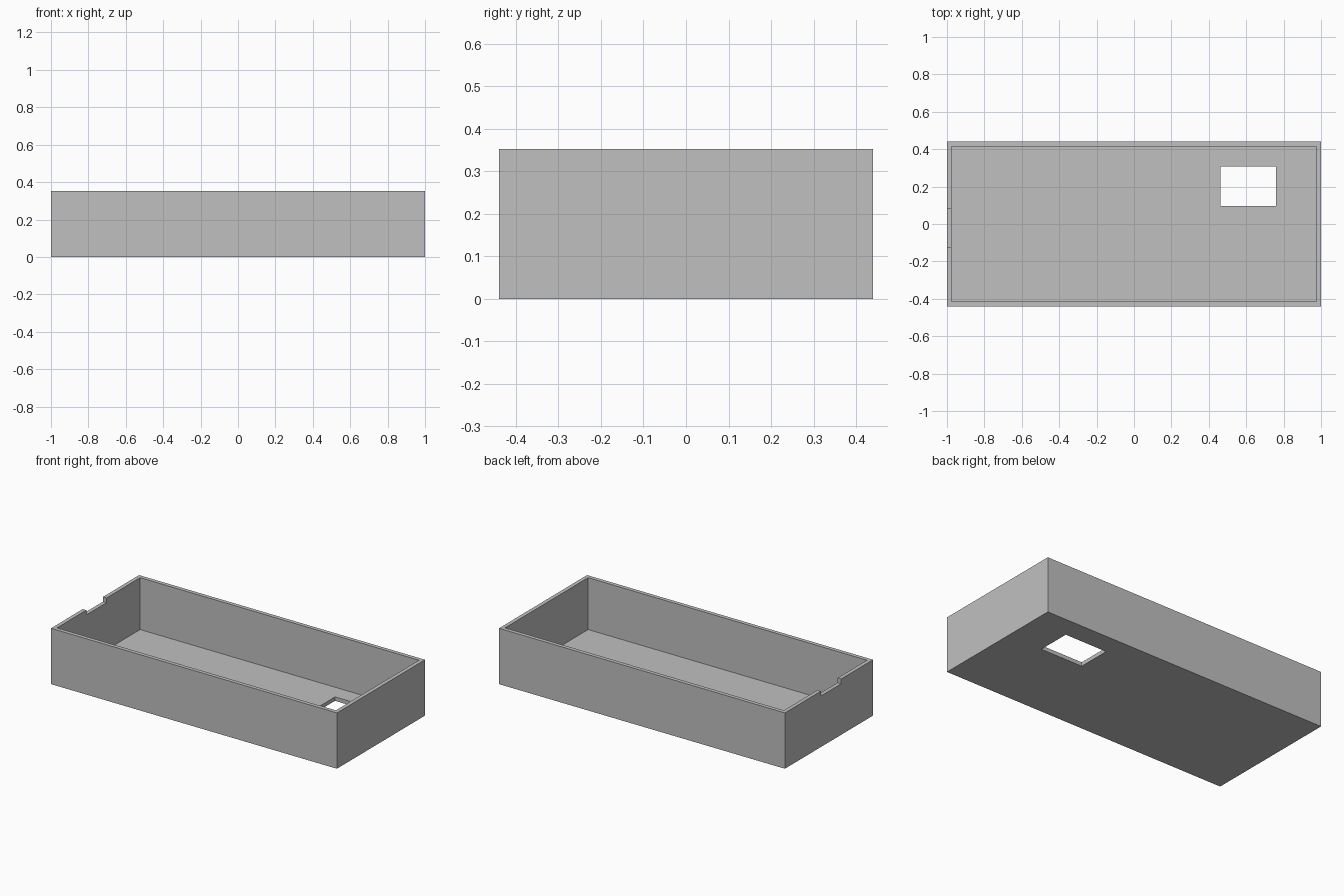
import bpy

default = bpy.data.objects.get("Cube")
if default:
    bpy.data.objects.remove(default, do_unlink=True)

HALF_X, HALF_Y, HEIGHT = 1.0, 0.44, 0.353
WALL = 0.025
ABOVE = HEIGHT + 0.1  # cutters overshoot the rim


def box(name, low, high):
    """Axis-aligned box between two corners."""
    bpy.ops.mesh.primitive_cube_add(size=1)
    obj = bpy.context.object
    obj.name = name
    for v in obj.data.vertices:
        v.co = [h if c > 0 else l for c, l, h in zip(v.co, low, high)]
    return obj


def cut(target, cutter):
    """Subtract the cutter and discard it."""
    cutter.hide_render = True
    mod = target.modifiers.new(cutter.name, 'BOOLEAN')
    mod.operation = 'DIFFERENCE'
    mod.solver = 'EXACT'
    mod.object = cutter
    bpy.context.view_layer.objects.active = target
    bpy.ops.object.modifier_apply(modifier=mod.name)
    bpy.data.objects.remove(cutter, do_unlink=True)


grey = bpy.data.materials.new("plain grey")
grey.use_nodes = True
grey.diffuse_color = (0.53, 0.53, 0.53, 1)
grey.node_tree.nodes["Principled BSDF"].inputs["Base Color"].default_value = grey.diffuse_color

# Open tray
tray = box("tray", (-HALF_X, -HALF_Y, 0), (HALF_X, HALF_Y, HEIGHT))
tray.data.materials.append(grey)
cut(tray, box("cavity", (WALL - HALF_X, WALL - HALF_Y, WALL),
              (HALF_X - WALL, HALF_Y - WALL, ABOVE)))

# Rectangular opening through the floor
cut(tray, box("floor_opening", (0.463, 0.095, -0.1), (0.758, 0.308, 0.1)))

# Shallow notch in the rim of the right end wall
cut(tray, box("rim_notch", (-HALF_X - 0.1, -0.122, HEIGHT - 0.03),
              (-HALF_X + 0.1, 0.08, ABOVE)))
